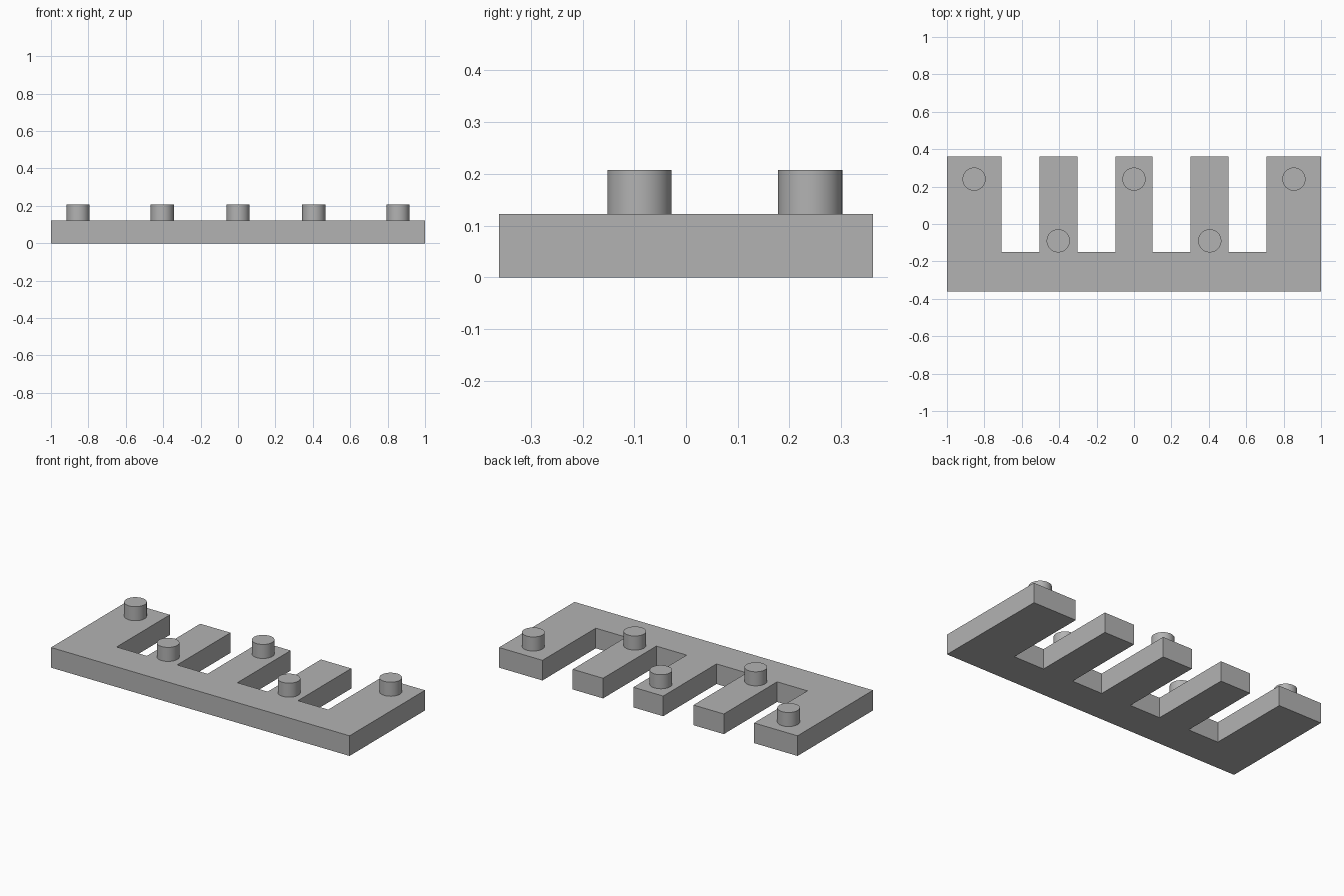
import bpy
import bmesh
import math

cube = bpy.data.objects.get("Cube")
if cube:
    bpy.data.objects.remove(cube, do_unlink=True)

HALF_DEPTH = 0.361
SLOT_Y = -0.149
PLATE_TOP = 0.122
PEG_TOP = 0.207
PEG_RADIUS = 0.062

grey = bpy.data.materials.new("plain grey")
grey.use_nodes = True
colour = (0.45, 0.45, 0.45, 1)
grey.diffuse_color = colour
grey.node_tree.nodes["Principled BSDF"].inputs["Base Color"].default_value = colour

# Comb plate: outline walks along the teeth, then is extruded upwards
slots = [(0.709, 0.506), (0.303, 0.1), (-0.1, -0.303), (-0.506, -0.709)]
outline = [(-1, -HALF_DEPTH), (1, -HALF_DEPTH), (1, HALF_DEPTH)]
for right, left in slots:
    outline += [(right, HALF_DEPTH), (right, SLOT_Y), (left, SLOT_Y), (left, HALF_DEPTH)]
outline.append((-1, HALF_DEPTH))

bm = bmesh.new()
base = bm.faces.new([bm.verts.new((x, y, 0)) for x, y in outline])
extruded = bmesh.ops.extrude_face_region(bm, geom=[base], use_keep_orig=True)
top_verts = [v for v in extruded["geom"] if isinstance(v, bmesh.types.BMVert)]
bmesh.ops.translate(bm, vec=(0, 0, PLATE_TOP), verts=top_verts)
bmesh.ops.recalc_face_normals(bm, faces=bm.faces)
mesh = bpy.data.meshes.new("comb_plate")
bm.to_mesh(mesh)
bm.free()
mesh.materials.append(grey)
plate = bpy.data.objects.new("comb_plate", mesh)
bpy.context.collection.objects.link(plate)


def add_peg(name, x, y):
    height = PEG_TOP - PLATE_TOP
    bpy.ops.mesh.primitive_cylinder_add(
        vertices=48, radius=PEG_RADIUS, depth=height,
        location=(x, y, PLATE_TOP + height / 2))
    peg = bpy.context.object
    peg.name = name
    peg.data.materials.append(grey)
    bpy.ops.object.shade_smooth_by_angle(angle=math.radians(30))


# Pegs: tips of the outer and middle teeth, roots of the inner teeth
add_peg("middle_peg", 0, 0.24)
for side, sign in (("left", 1), ("right", -1)):
    add_peg(side + "_outer_peg", sign * 0.855, 0.24)
    add_peg(side + "_inner_peg", sign * 0.405, -0.09)
